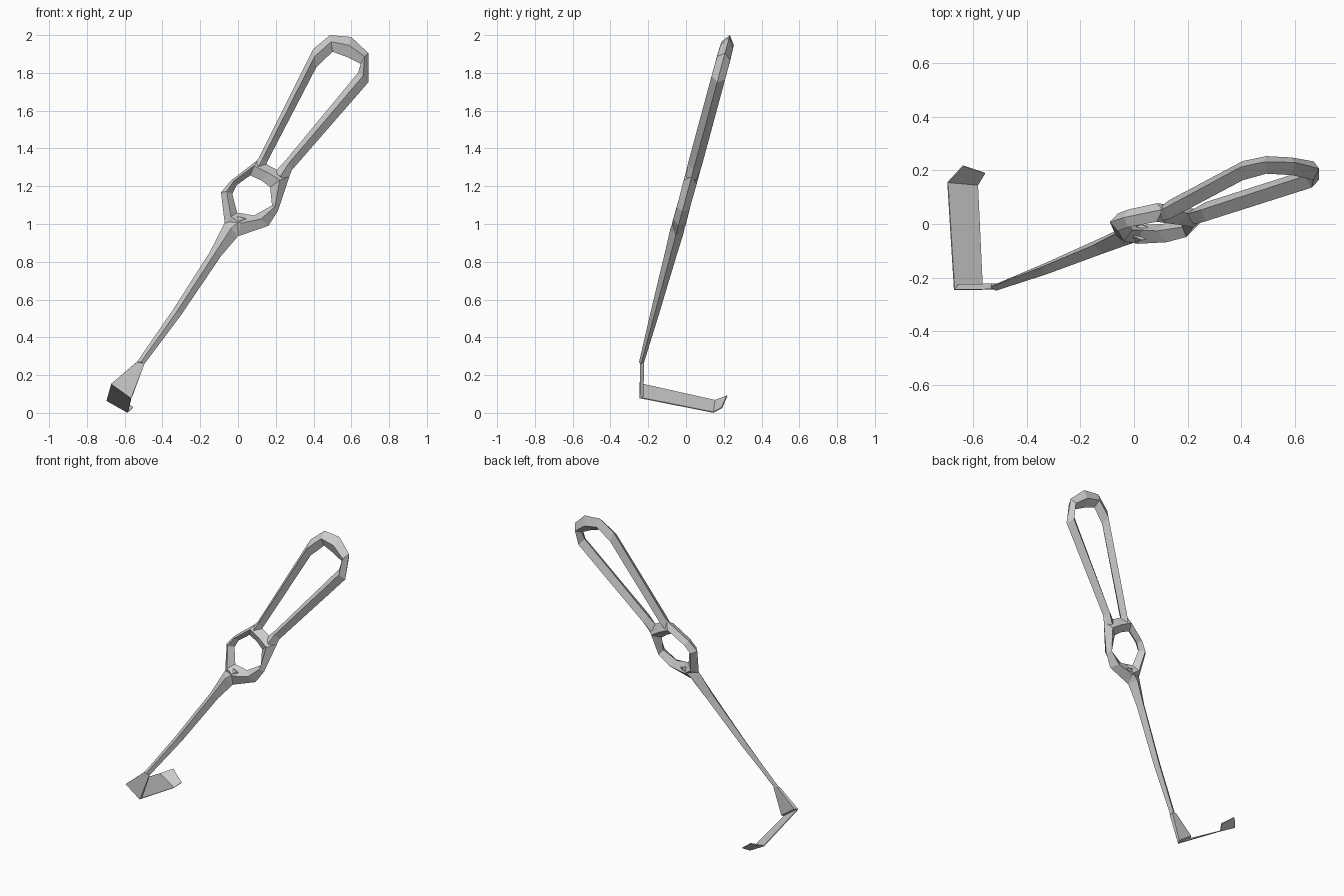
import bpy, bmesh
from mathutils import Vector

SLOPE = 0.27                                   # backward lean of the tool plane
NORMAL = Vector((0, -1, SLOPE)).normalized()   # towards the front


def on_plane(x, z):
    return Vector((x, SLOPE * (z - 1.14), z))


def finish(name, bm):
    bmesh.ops.recalc_face_normals(bm, faces=bm.faces)
    mesh = bpy.data.meshes.new(name)
    bm.to_mesh(mesh)
    bm.free()
    obj = bpy.data.objects.new(name, mesh)
    bpy.context.collection.objects.link(obj)
    return obj


def diamond_bar(name, sections, closed=False):
    """Loft diamond sections: (outer x, outer z, inner x, inner z, half depth)."""
    bm = bmesh.new()
    rings = []
    for ox, oz, ix, iz, d in sections:
        a, b = on_plane(ox, oz), on_plane(ix, iz)
        mid = (a + b) / 2
        rings.append([bm.verts.new(p) for p in (a, mid + NORMAL * d, b, mid - NORMAL * d)])
    pairs = list(zip(rings, rings[1:]))
    if closed:
        pairs.append((rings[-1], rings[0]))
    for r, s in pairs:
        for i in range(4):
            j = (i + 1) % 4
            bm.faces.new((r[i], r[j], s[j], s[i]))
    if not closed:
        bm.faces.new(rings[0])
        bm.faces.new(rings[-1])
    return finish(name, bm)


# Long open grip
diamond_bar("handle_loop", [
    (0.07, 1.30, 0.14, 1.28, 0.03),
    (0.11, 1.35, 0.155, 1.33, 0.037),
    (0.397, 1.925, 0.415, 1.83, 0.037),
    (0.487, 2.00, 0.50, 1.912, 0.034),
    (0.60, 1.99, 0.575, 1.885, 0.034),
    (0.69, 1.905, 0.65, 1.848, 0.036),
    (0.69, 1.75, 0.635, 1.80, 0.037),
    (0.285, 1.285, 0.25, 1.335, 0.037),
    (0.26, 1.22, 0.19, 1.27, 0.03),
])

# Finger ring in the middle
diamond_bar("finger_ring", [
    (0.106, 1.34, 0.064, 1.257, 0.036),
    (0.20, 1.29, 0.125, 1.23, 0.036),
    (0.272, 1.25, 0.17, 1.195, 0.036),
    (0.21, 1.066, 0.18, 1.098, 0.034),
    (0.16, 0.99, 0.085, 1.045, 0.036),
    (0.00, 0.935, 0.03, 1.055, 0.036),
    (-0.07, 1.00, -0.005, 1.06, 0.036),
    (-0.09, 1.167, -0.03, 1.16, 0.034),
    (-0.037, 1.23, -0.008, 1.205, 0.034),
], closed=True)

# Tapering shaft
diamond_bar("shaft", [
    (-0.05, 1.05, 0.11, 1.00, 0.03),
    (-0.074, 1.00, 0.00, 0.935, 0.037),
    (-0.15, 0.85, -0.09, 0.83, 0.032),
    (-0.345, 0.545, -0.30, 0.52, 0.023),
    (-0.535, 0.27, -0.495, 0.26, 0.013),
])

# Flared neck between shaft and blade
bm = bmesh.new()
top = [(-0.535, -0.243, 0.27), (-0.495, -0.243, 0.26), (-0.50, -0.222, 0.27), (-0.53, -0.222, 0.275)]
base = [(-0.67, -0.245, 0.155), (-0.565, -0.245, 0.08), (-0.558, -0.225, 0.09), (-0.655, -0.225, 0.16)]
t = [bm.verts.new(p) for p in top]
b = [bm.verts.new(p) for p in base]
for i in range(4):
    j = (i + 1) % 4
    bm.faces.new((t[i], t[j], b[j], b[i]))
bm.faces.new(t)
bm.faces.new(b)
finish("blade_neck", bm)

# Thin blade with an upturned lip
bm = bmesh.new()
left = [(-0.67, -0.245, 0.155), (-0.695, 0.155, 0.066), (-0.637, 0.217, 0.09)]
right = [(-0.565, -0.245, 0.08), (-0.583, 0.145, 0.003), (-0.556, 0.19, 0.028)]
lv = [bm.verts.new(p) for p in left]
rv = [bm.verts.new(p) for p in right]
for i in range(2):
    bm.faces.new((lv[i], rv[i], rv[i + 1], lv[i + 1]))
blade = finish("blade", bm)
solid = blade.modifiers.new("thickness", 'SOLIDIFY')
solid.thickness = 0.006
solid.offset = 0
